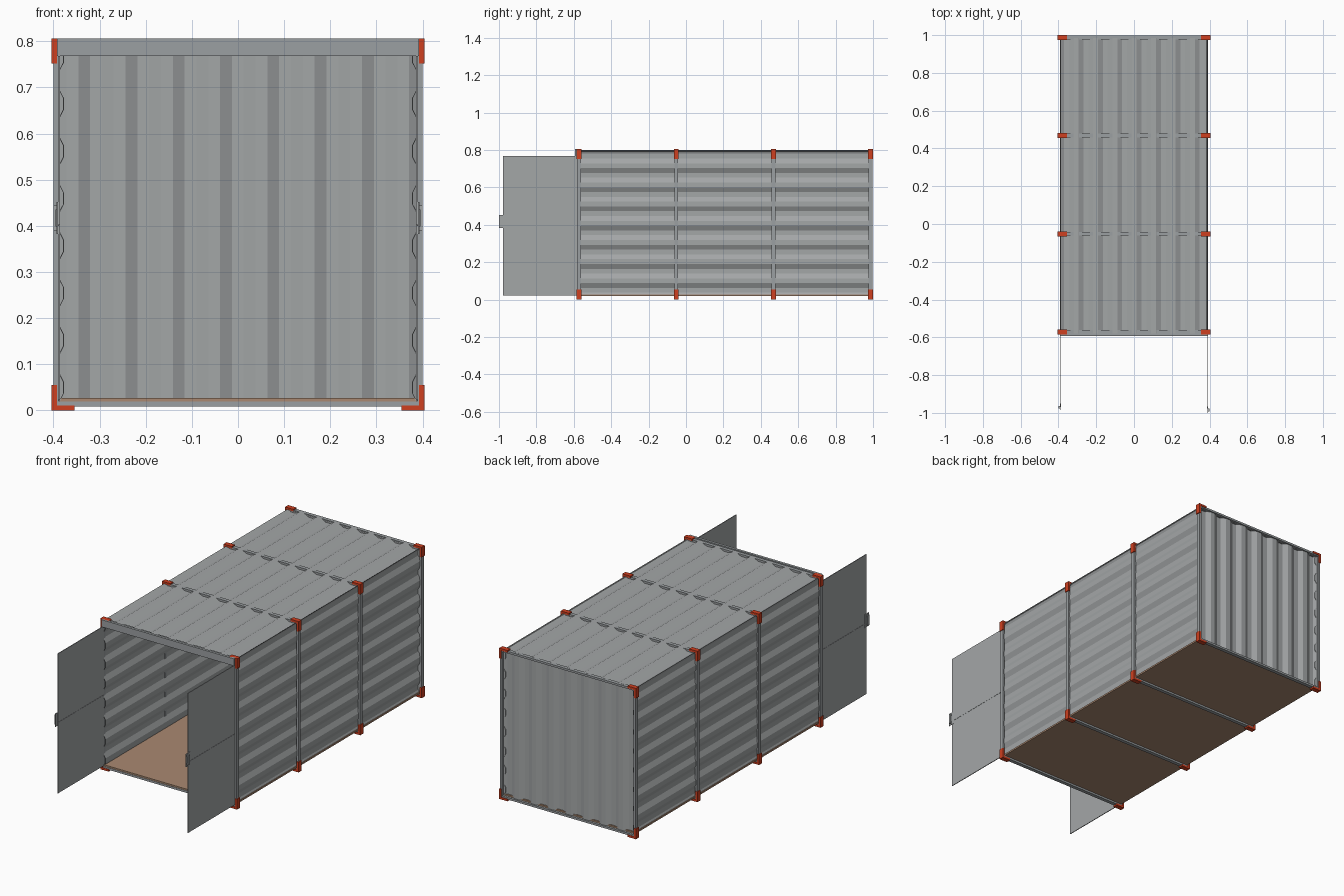
import bpy, bmesh, math

if "Cube" in bpy.data.objects:
    bpy.data.objects.remove(bpy.data.objects["Cube"])

def mat(name, rgb):
    m = bpy.data.materials.new(name)
    m.diffuse_color = (*rgb, 1)
    m.use_nodes = True
    m.node_tree.nodes["Principled BSDF"].inputs["Base Color"].default_value = m.diffuse_color
    return m

PANEL = mat("panel_grey", (0.37, 0.385, 0.39))
FRAME = mat("frame_grey", (0.33, 0.35, 0.36))
RED = mat("corner_red", (0.62, 0.05, 0.014))
WOOD = mat("floor_wood", (0.40, 0.25, 0.165))

def finish(name, bm, m):
    bmesh.ops.recalc_face_normals(bm, faces=bm.faces)
    me = bpy.data.meshes.new(name)
    bm.to_mesh(me)
    bm.free()
    me.materials.append(m)
    ob = bpy.data.objects.new(name, me)
    bpy.context.collection.objects.link(ob)
    return ob

def add_box(bm, x0, x1, y0, y1, z0, z1):
    vs = bmesh.ops.create_cube(bm, size=1)["verts"]
    for v in vs:
        v.co = (x0 + (v.co.x + .5) * (x1 - x0),
                y0 + (v.co.y + .5) * (y1 - y0),
                z0 + (v.co.z + .5) * (z1 - z0))

def boxes(name, m, items):
    bm = bmesh.new()
    for b in items:
        add_box(bm, *b)
    return finish(name, bm, m)

# Corrugated sheet: trapezoid wave in u, extruded along w
P, AMP, THICK = 0.1025, 0.0065, 0.002

def wave(u, u0):
    t = ((u - u0) / P + 0.25) % 1.0 - 0.25
    tri = t if t < 0.25 else 0.5 - t
    return AMP * max(-1, min(1, tri * 8))

def sheet(name, u_min, u_max, u0, w0, w1, place):
    us = [u_min, u_max]
    for n in range(-80, 80):
        u = u0 + P * (2 * n + 1) / 8
        if u_min + 1e-4 < u < u_max - 1e-4:
            us.append(u)
    us.sort()
    bm = bmesh.new()
    rows = []
    for off in (-THICK / 2, THICK / 2):
        for w in (w0, w1):
            rows.append([bm.verts.new(place(u, w, wave(u, u0) + off)) for u in us])
    a0, a1, b0, b1 = rows
    for i in range(len(us) - 1):
        for p, q in ((a0, a1), (b0, b1), (a0, b0), (a1, b1)):
            bm.faces.new((p[i], p[i + 1], q[i + 1], q[i]))
    for i in (0, -1):
        bm.faces.new((a0[i], a1[i], b1[i], b0[i]))
    return finish(name, bm, PANEL)

Y0, Y1 = -0.58, 0.985
for side, s in (("right", 1), ("left", -1)):
    sheet(side + "_wall", 0.02, 0.795, 0.075, Y0, Y1,
          lambda u, w, h, s=s: (s * (0.385 + h), w, u))
sheet("roof", -0.39, 0.39, -0.024, Y0, Y1, lambda u, w, h: (u, w, 0.793 + h))
sheet("back_wall", -0.39, 0.39, -0.026, 0.02, 0.795,
      lambda u, w, h: (u, 0.983 + h, w))

# Wooden floor
boxes("floor", WOOD, [(-0.388, 0.388, Y0, 0.985, 0.018, 0.027)])

# Frame hoops with red corner brackets
for i, y in enumerate((-0.572, -0.052, 0.468, 0.987)):
    a, b = y - 0.010, y + 0.010
    boxes(f"frame_hoop_{i}", FRAME, [
        (-0.400, -0.389, a, b, 0.010, 0.800),
        (0.389, 0.400, a, b, 0.010, 0.800),
        (-0.400, 0.400, a, b, 0.008, 0.019),
        (-0.400, 0.400, a, b, 0.789, 0.800)])
    a, b = y - 0.013, y + 0.013
    corners = []
    for s in (-1, 1):
        xs = sorted((s * 0.404, s * 0.392))
        xl = sorted((s * 0.404, s * 0.355))
        corners += [(*xs, a, b, 0.0, 0.055), (*xl, a, b, 0.0, 0.011),
                    (*xs, a, b, 0.752, 0.806), (*xl, a, b, 0.795, 0.806)]
    boxes(f"corner_brackets_{i}", RED, corners)

# Header above the door opening
boxes("door_header", FRAME, [(-0.392, 0.392, -0.594, -0.580, 0.768, 0.806)])

# Open doors, each of two panels, with a latch on the free edge
for side, s, end in (("right", 1, -0.978), ("left", -1, -0.968)):
    x = sorted((s * 0.386, s * 0.390))
    boxes(side + "_door", PANEL, [(*x, end, -0.582, 0.022, 0.4005),
                                  (*x, end, -0.582, 0.4015, 0.768)])
    plate = sorted((s * 0.390, s * 0.393))
    grip = sorted((s * 0.396, s * 0.400))
    link = sorted((s * 0.392, s * 0.398))
    tip = -1.0 if s > 0 else -0.985
    boxes(side + "_latch", PANEL, [
        (*plate, tip, tip + 0.035, 0.382, 0.452),
        (*grip, tip + 0.008, tip + 0.022, 0.390, 0.444),
        (*link, tip + 0.008, tip + 0.022, 0.390, 0.400),
        (*link, tip + 0.008, tip + 0.022, 0.434, 0.444)])
